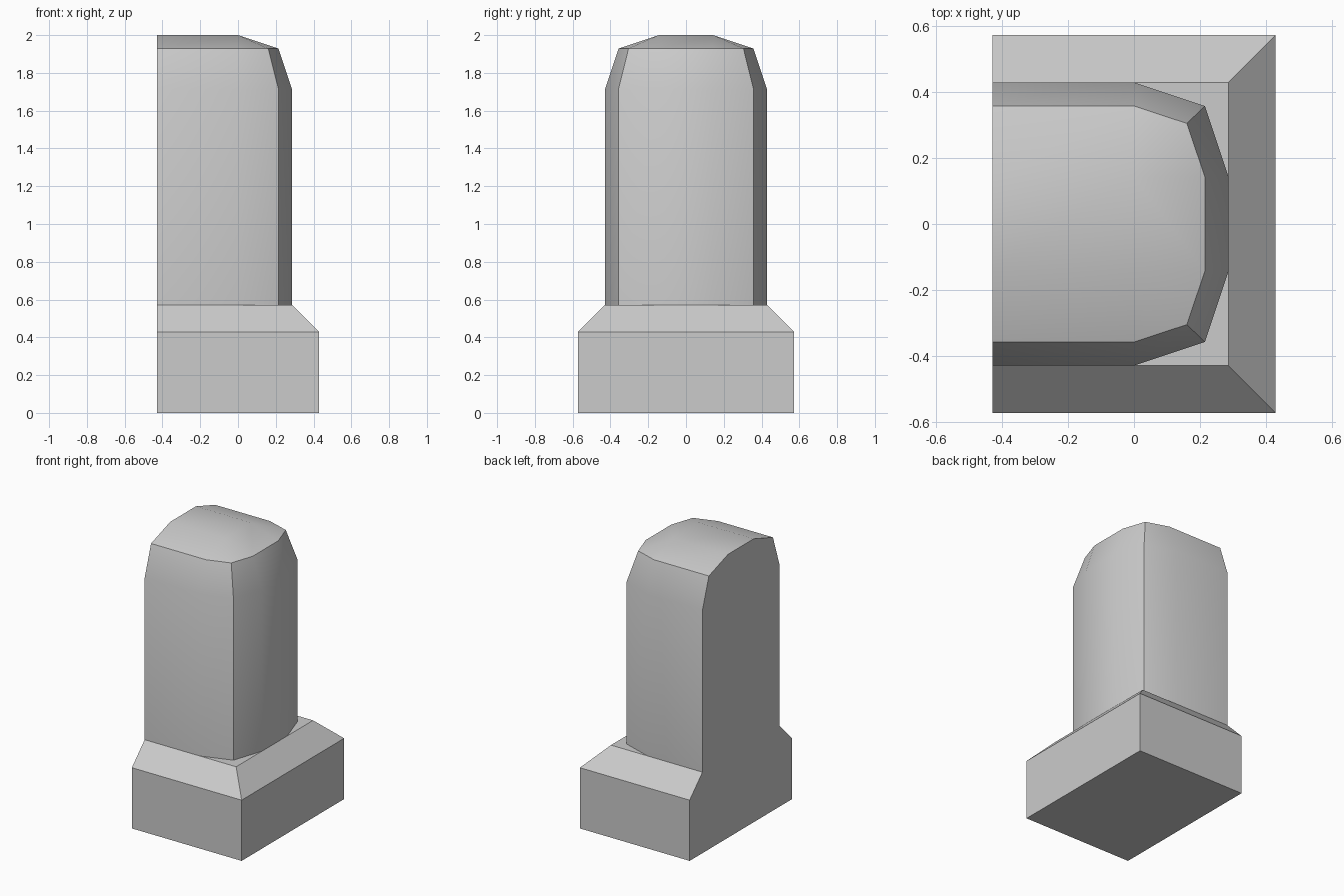
import bpy
import bmesh
from math import radians

cube = bpy.data.objects.get("Cube")
if cube:
    bpy.data.objects.remove(cube, do_unlink=True)

U = 1 / 7  # grid unit of the model

# Plain grey stone
stone = bpy.data.materials.new("grey_stone")
stone.use_nodes = True
grey = (0.6, 0.6, 0.6, 1)
stone.diffuse_color = grey
stone.node_tree.nodes["Principled BSDF"].inputs["Base Color"].default_value = grey

bm = bmesh.new()


def section(z, half):
    """U-shaped outline, open at the flat wall and mirrored front to back."""
    front = [(x, -y) for x, y in half]
    outline = front + half[::-1]
    return [bm.verts.new((x * U, y * U, z * U)) for x, y in outline]


W = -3  # flat wall position
plinth = [(W, 4), (0, 4), (3, 4), (3, 1)]
ledge = [(W, 3), (0, 3), (2, 3), (2, 1)]
shaft = [(W, 3), (0, 3), (1.5, 2.5), (2, 1)]
rim = [(W, 2.5), (0, 2.5), (1.12, 2.13), (1.5, 1)]
crown = [(W, 1), (0, 1), (0, 1), (0, 1)]

# Plinth, sloped shoulder, ledge, shaft, tapered rim and crown
levels = [section(0, plinth), section(3, plinth), section(4, ledge),
          section(4, shaft), section(12, shaft), section(13.5, rim),
          section(14, crown)]
for low, high in zip(levels, levels[1:]):
    for i in range(len(low) - 1):
        bm.faces.new((low[i], low[i + 1], high[i + 1], high[i]))

# Underside and flat top
bm.faces.new(levels[0][::-1])
bm.faces.new(levels[-1])
bmesh.ops.remove_doubles(bm, verts=bm.verts, dist=0.001)

# One flat end wall across plinth and shaft
bmesh.ops.holes_fill(bm, edges=[e for e in bm.edges if e.is_boundary], sides=0)
bmesh.ops.recalc_face_normals(bm, faces=bm.faces)

mesh = bpy.data.meshes.new("pillar_with_plinth")
bm.to_mesh(mesh)
bm.free()
mesh.materials.append(stone)
pillar = bpy.data.objects.new("pillar_with_plinth", mesh)
bpy.context.collection.objects.link(pillar)

# Soft bends, crisp corners
bpy.ops.object.select_all(action="DESELECT")
pillar.select_set(True)
bpy.context.view_layer.objects.active = pillar
bpy.ops.object.shade_smooth_by_angle(angle=radians(30))
